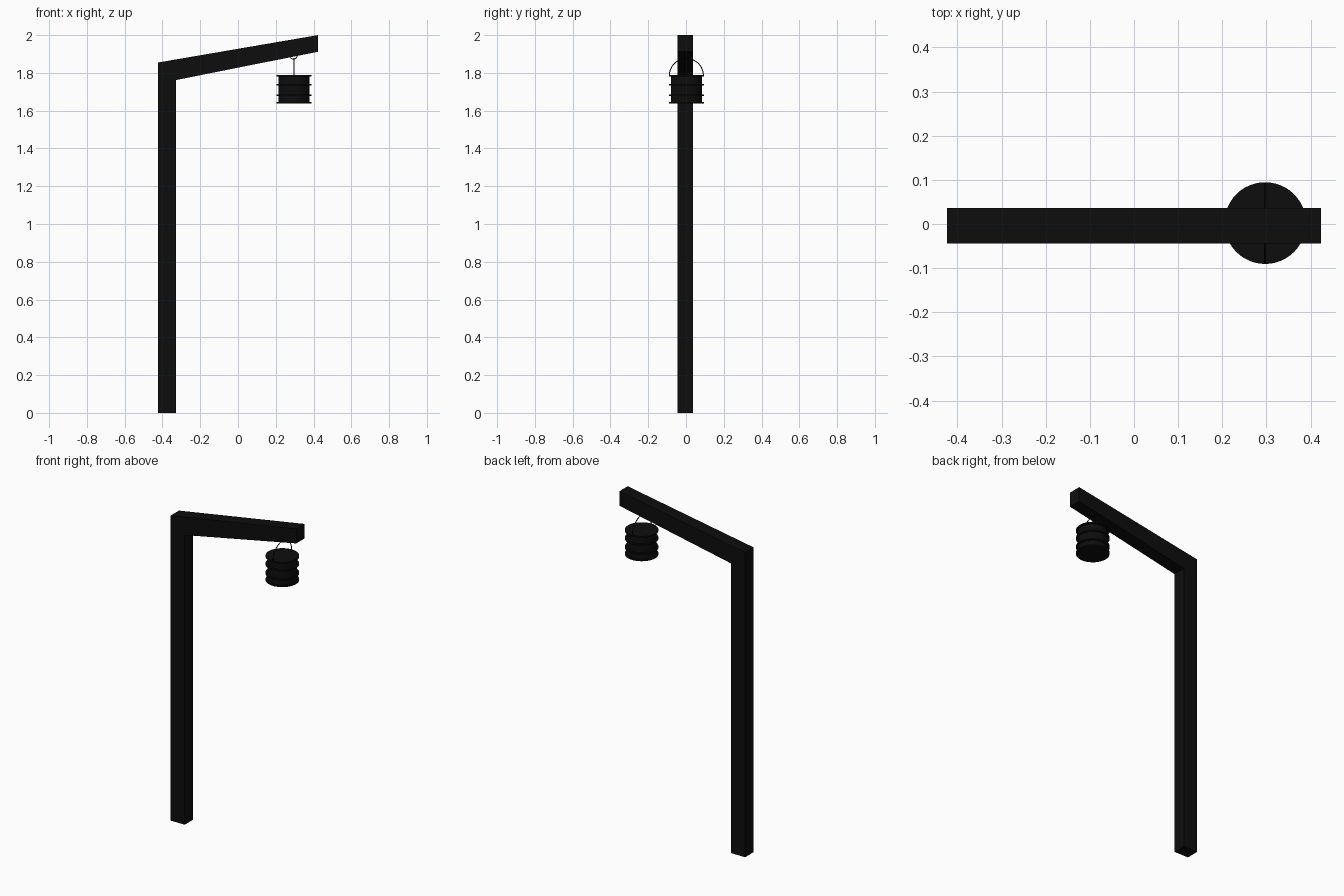
import bpy, bmesh
from math import sin, cos, pi

if "Cube" in bpy.data.objects:
    bpy.data.objects.remove(bpy.data.objects["Cube"])

CX, CY = 0.297, 0.002          # lantern axis
Z_LOW, Z_HIGH = 1.638, 1.789   # lantern bottom and top

black = bpy.data.materials.new("black")
black.diffuse_color = (0.004, 0.004, 0.004, 1)
black.use_nodes = True
black.node_tree.nodes["Principled BSDF"].inputs["Base Color"].default_value = black.diffuse_color


def finish(obj, name, smooth=False):
    obj.name = name
    obj.data.materials.append(black)
    if smooth:
        bpy.ops.object.select_all(action='DESELECT')
        obj.select_set(True)
        bpy.context.view_layer.objects.active = obj
        bpy.ops.object.shade_smooth_by_angle(angle=0.6)
    return obj


def extrude_profile(name, pts, y0, y1):
    bm = bmesh.new()
    face = bm.faces.new([bm.verts.new((x, y0, z)) for x, z in pts])
    ext = bmesh.ops.extrude_face_region(bm, geom=[face])
    for v in ext["geom"]:
        if isinstance(v, bmesh.types.BMVert):
            v.co.y = y1
    bmesh.ops.recalc_face_normals(bm, faces=bm.faces)
    me = bpy.data.meshes.new(name)
    bm.to_mesh(me)
    bm.free()
    obj = bpy.data.objects.new(name, me)
    bpy.context.collection.objects.link(obj)
    return finish(obj, name)


def disc(name, radius, z0, z1):
    bpy.ops.mesh.primitive_cylinder_add(vertices=48, radius=radius, depth=z1 - z0,
                                        location=(CX, CY, (z0 + z1) / 2))
    return finish(bpy.context.object, name, True)


def wire(name, pts, radius, cyclic=False):
    cu = bpy.data.curves.new(name, 'CURVE')
    cu.dimensions = '3D'
    cu.bevel_depth = radius
    cu.bevel_resolution = 2
    cu.use_fill_caps = True
    sp = cu.splines.new('POLY')
    sp.points.add(len(pts) - 1)
    for p, co in zip(sp.points, pts):
        p.co = (*co, 1)
    sp.use_cyclic_u = cyclic
    obj = bpy.data.objects.new(name, cu)
    bpy.context.collection.objects.link(obj)
    return finish(obj, name)


# Post and sloping arm, mitred into one piece
extrude_profile("post_and_arm", [(-0.423, 0), (-0.328, 0), (-0.328, 1.762), (0.423, 1.912),
                                 (0.423, 2.0), (-0.423, 1.855)], -0.044, 0.036)

# Lantern body with four protruding rims
disc("lantern_body", 0.082, Z_LOW + 0.002, Z_HIGH - 0.002)
for i, z in enumerate((Z_LOW + 0.004, 1.682, 1.737, Z_HIGH - 0.004)):
    disc(f"lantern_rim_{i + 1}", 0.0925, z - 0.004, z + 0.004)

# Semicircular bail handle
R = 0.09
wire("handle", [(CX, CY + R * cos(pi * i / 32), Z_HIGH - 0.003 + R * sin(pi * i / 32))
                for i in range(33)], 0.0025)

# Hanging ring under the arm
wire("hanging_ring", [(CX - 0.004 + 0.02 * cos(2 * pi * i / 24), CY, 1.893 + 0.02 * sin(2 * pi * i / 24))
                      for i in range(24)], 0.0025, True)
